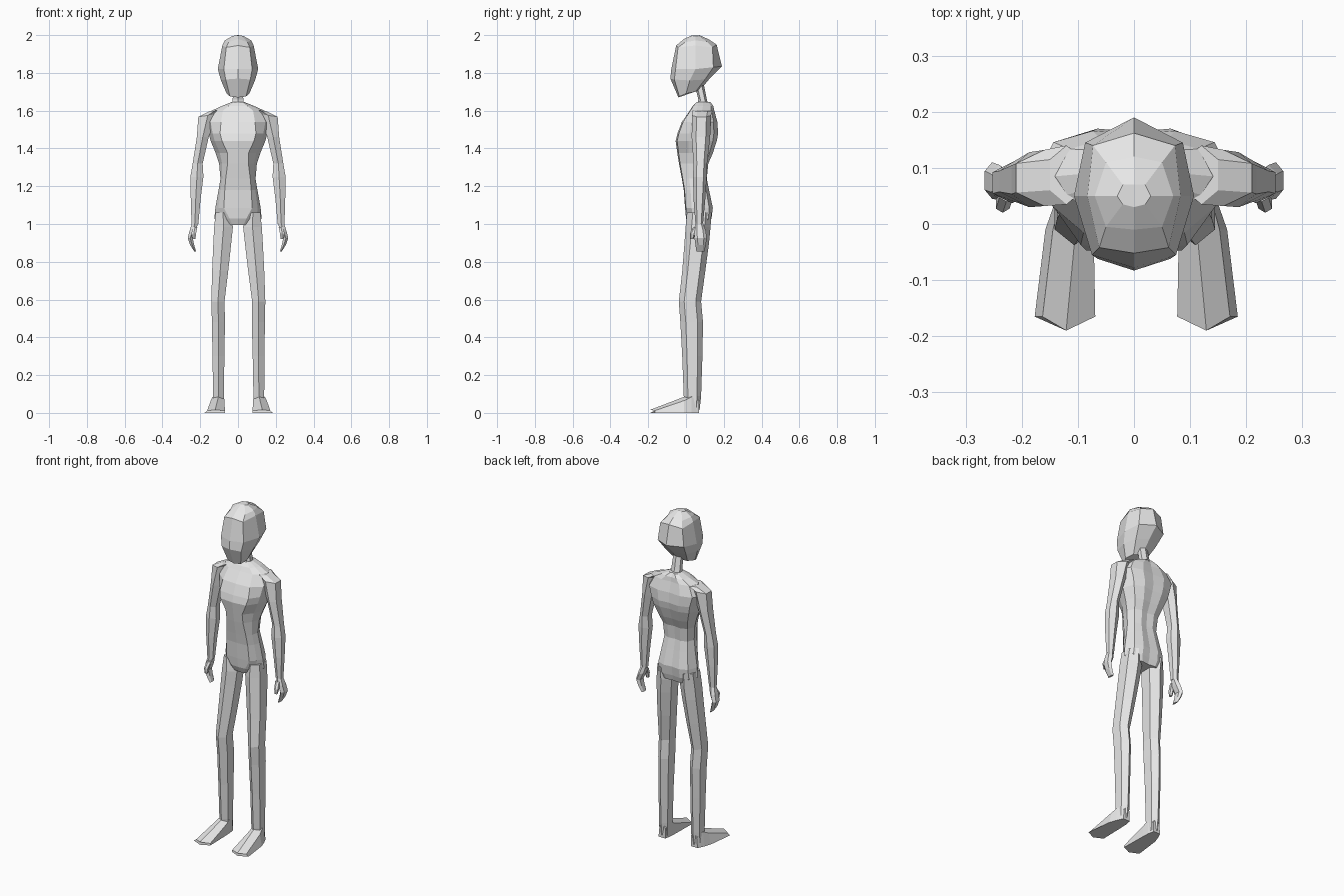
import bpy, bmesh

cube = bpy.data.objects.get("Cube")
if cube:
    bpy.data.objects.remove(cube)

grey = bpy.data.materials.new("plain grey")
grey.use_nodes = True
grey.diffuse_color = (0.8, 0.8, 0.8, 1)
grey.node_tree.nodes["Principled BSDF"].inputs["Base Color"].default_value = (0.8, 0.8, 0.8, 1)


def loft(name, rings):
    """Skin a stack of equal rings and cap both ends."""
    bm = bmesh.new()
    loops = [[bm.verts.new(p) for p in ring] for ring in rings]
    n = len(loops[0])
    for a, b in zip(loops, loops[1:]):
        for i in range(n):
            j = (i + 1) % n
            bm.faces.new((a[i], a[j], b[j], b[i]))
    bm.faces.new(loops[0][::-1])
    bm.faces.new(loops[-1])
    bmesh.ops.recalc_face_normals(bm, faces=bm.faces)
    mesh = bpy.data.meshes.new(name)
    bm.to_mesh(mesh)
    bm.free()
    mesh.materials.append(grey)
    obj = bpy.data.objects.new(name, mesh)
    bpy.context.collection.objects.link(obj)
    return obj


def whole(half):
    """Mirror a front-to-back half ring across x = 0."""
    return half + [(-x, y, z) for x, y, z in half[-2:0:-1]]


def mix(a, b, t):
    return a + (b - a) * t


def hexagon(z, x0, x1, y0, y1, side=1, shift=0, tilt=0):
    """Six-sided limb section with a ridge at front and back."""
    m = (x0 + x1) / 2
    ya, yb = mix(y0, y1, 0.24), mix(y0, y1, 0.76)
    pts = [(m, y0), (x1, ya), (x1, yb), (m, y1), (x0, yb), (x0, ya)]
    return [(side * x + shift, y, z - tilt * (x - m)) for x, y in pts]


# Head: chin, jaw, cheek, brow, crown
loft("head", [whole(h) for h in (
    [(0, -.04, 1.67), (.042, -.035, 1.675), (.06, .0, 1.69), (.045, .05, 1.70), (0, .075, 1.71)],
    [(0, -.083, 1.77), (.065, -.062, 1.765), (.09, .02, 1.76), (.07, .10, 1.765), (0, .13, 1.775)],
    [(0, -.078, 1.82), (.075, -.055, 1.82), (.107, .05, 1.82), (.087, .145, 1.83), (0, .19, 1.835)],
    [(0, -.052, 1.945), (.062, -.042, 1.935), (.083, .05, 1.945), (.073, .14, 1.935), (0, .162, 1.95)],
    [(0, -.01, 1.98), (.05, -.005, 1.962), (.07, .05, 1.972), (.05, .11, 1.965), (0, .12, 1.978)],
    [(0, .03, 1.998), (.02, .035, 1.997), (.03, .05, 1.995), (.02, .07, 1.997), (0, .07, 2.0)],
)])

# Neck
loft("neck", [hexagon(1.63, -.03, .03, .06, .12),
              hexagon(1.66, -.028, .028, .065, .11),
              hexagon(1.76, -.025, .025, .04, .09)])


# Torso: height, half width, front y, back y, front corner x, side y
def torso_ring(z, w, yf, yb, fx, ys):
    return whole([(0, yf, z), (fx, mix(yf, ys, .06), z),
                  (mix(fx, w, .65), mix(yf, ys, .5), z), (w, ys, z),
                  (w * .82, mix(ys, yb, .75), z), (w * .42, yb, z),
                  (0, yb - .006, z)])


loft("torso", [torso_ring(*r) for r in (
    (.995, .105, .015, .125, .03, .07),
    (1.03, .125, .0, .135, .045, .07),
    (1.085, .12, -.005, .142, .075, .065),
    (1.18, .103, -.012, .122, .07, .06),
    (1.24, .093, -.022, .11, .065, .055),
    (1.32, .10, -.037, .118, .055, .06),
    (1.375, .118, -.046, .142, .055, .07),
    (1.44, .145, -.055, .163, .085, .08),
    (1.48, .155, -.045, .17, .095, .08),
    (1.54, .175, -.022, .166, .09, .085),
    (1.60, .14, .02, .15, .08, .085),
    (1.625, .085, .035, .145, .05, .09),
    (1.645, .035, .055, .13, .02, .09),
)])

for side, label in ((1, "left"), (-1, "right")):
    # Arm: shoulder, armpit, elbow, forearm, wrist
    loft(label + "_arm", [hexagon(*r, side=side, tilt=t) for r, t in (
        ((1.60, .09, .15, .035, .14), .1),
        ((1.575, .11, .21, .032, .132), .15),
        ((1.46, .155, .218, .03, .128), 0),
        ((1.32, .187, .24, .04, .112), 0),
        ((1.25, .183, .252, .037, .11), 0),
        ((1.13, .198, .25, .04, .102), 0),
        ((1.0, .21, .246, .05, .09), 0),
    )])
    # Hand curling inwards, and thumb
    loft(label + "_hand", [hexagon(*r, side=side) for r in (
        (1.005, .212, .244, .05, .09),
        (.965, .222, .256, .042, .105),
        (.925, .24, .266, .045, .11),
        (.89, .232, .254, .05, .105),
        (.855, .222, .232, .055, .098),
    )])
    loft(label + "_thumb", [hexagon(*r, side=side) for r in (
        (.985, .215, .24, .04, .07),
        (.95, .222, .246, .02, .05),
        (.92, .225, .24, .022, .04),
    )])
    # Leg: hip, thigh, knee, calf, ankle
    shift = .004
    loft(label + "_leg", [hexagon(*r, side=side, shift=shift * (1 - r[0])) for r in (
        (1.06, .04, .118, .005, .135),
        (.985, .027, .126, -.002, .13),
        (.9, .036, .131, -.008, .122),
        (.75, .053, .138, -.02, .102),
        (.59, .073, .143, -.038, .08),
        (.48, .071, .14, -.03, .09),
        (.3, .075, .138, -.02, .087),
        (.09, .078, .135, -.012, .08),
        (.015, .08, .135, .0, .072),
    )])
    # Foot: heel, ankle and a wedge to a pointed toe
    sections = [
        # y, inner x, outer x, ridge x, ridge height, edge height
        (.07, .085, .13, .107, .09, .06),
        (.03, .078, .148, .107, .095, .085),
        (-.01, .076, .162, .108, .085, .065),
        (-.165, .073, .181, .125, .02, .012),
    ]
    rings = [[(xi, y, 0), (xm, y, 0), (xo, y, 0), (mix(xo, xm, .25), y, e), (xm, y, h), (xi, y, e)]
             for y, xi, xo, xm, h, e in sections]
    for i in (1, 4):  # pull the toe ridge forward
        x, y, z = rings[-1][i]
        rings[-1][i] = (x, -.19, z * .8)
    loft(label + "_foot", [[(side * x + shift, y, z) for x, y, z in r] for r in rings])
